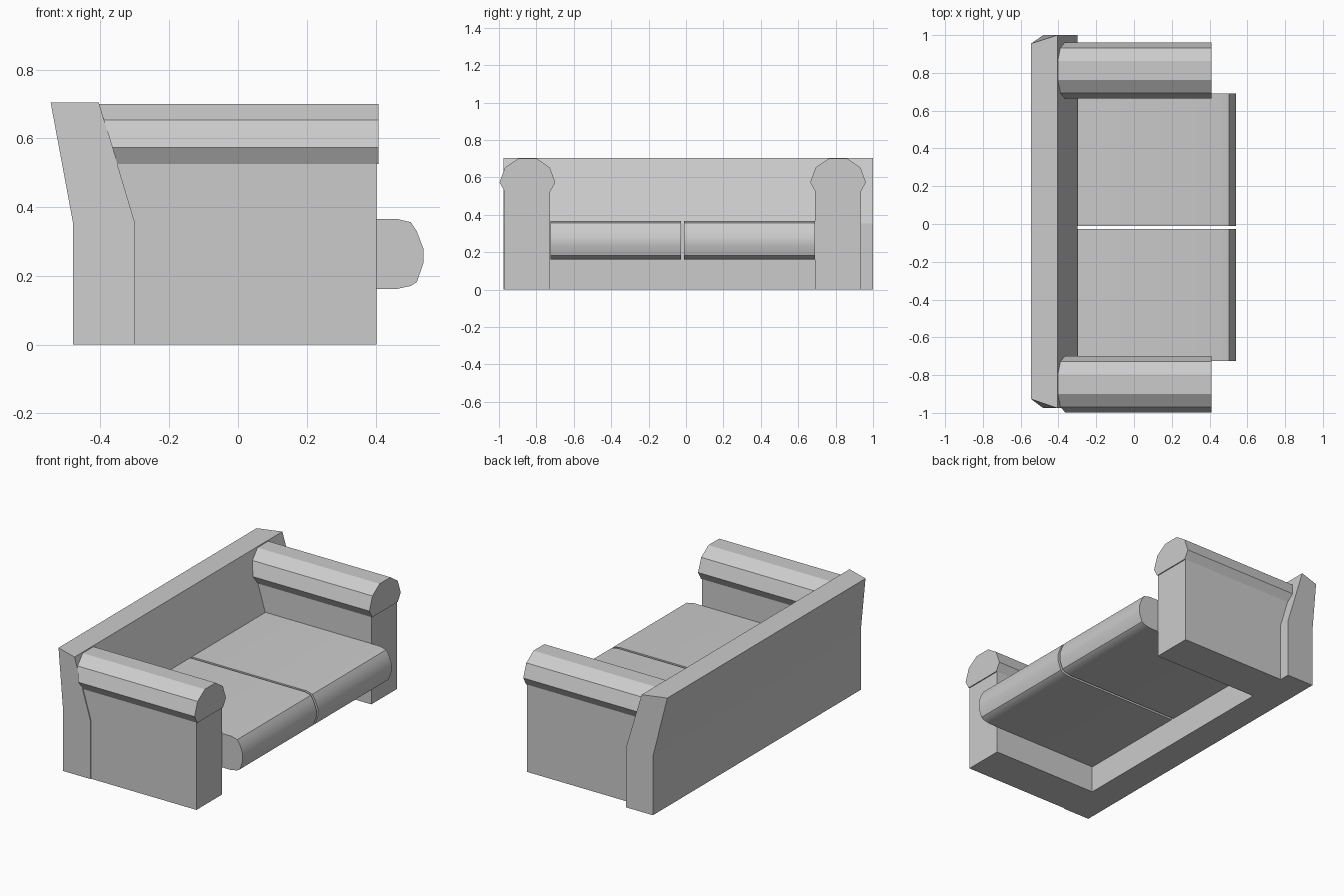
import bpy
import bmesh

cube = bpy.data.objects.get("Cube")
if cube:
    bpy.data.objects.remove(cube, do_unlink=True)

fabric = bpy.data.materials.new("grey fabric")
fabric.use_nodes = True
GREY = (0.6, 0.6, 0.6, 1)
fabric.diffuse_color = GREY
fabric.node_tree.nodes["Principled BSDF"].inputs["Base Color"].default_value = GREY


def prism(name, start, end, adjust=None):
    """Solid between two matching outlines of 3D points."""
    bm = bmesh.new()
    a = [bm.verts.new(p) for p in start]
    b = [bm.verts.new(p) for p in end]
    bm.faces.new(a)
    bm.faces.new(b[::-1])
    for i in range(len(a)):
        j = (i + 1) % len(a)
        bm.faces.new((a[i], b[i], b[j], a[j]))
    bmesh.ops.recalc_face_normals(bm, faces=bm.faces)
    mesh = bpy.data.meshes.new(name)
    bm.to_mesh(mesh)
    bm.free()
    mesh.materials.append(fabric)
    obj = bpy.data.objects.new(name, mesh)
    bpy.context.collection.objects.link(obj)
    return obj


HINGE_Z = 0.355


def back_front(z):
    """Front plane of the leaning backrest at height z."""
    return -0.30 - 0.3 * max(z - HINGE_Z, 0)


# Backrest: upright base, leaning top, rear top corners drawn inward
side = [(-0.48, 0), (-0.30, 0), (-0.30, HINGE_Z), (-0.405, 0.705),
        (-0.545, 0.705), (-0.48, HINGE_Z)]


def back_end(y, inward):
    return [(x, y + (inward if x < -0.5 else 0), z) for x, z in side]


prism("backrest", back_end(-0.975, 0.048), back_end(1.0, -0.045))

# Arms: straight panel with an overhanging faceted roll, fitted to the backrest
panel_half = [(0.122, 0), (0.122, HINGE_Z), (0.122, 0.527)]
roll_half = [(0.122, 0.525), (0.149, 0.573), (0.12, 0.653), (0.051, 0.70)]


def arm_part(name, half, centre, front):
    outline = half + [(-y, z) for y, z in reversed(half)]
    rear = [(back_front(z), centre + y, z) for y, z in outline]
    return prism(name, rear, [(front, y, z) for x, y, z in rear])


for label, centre in (("right", -0.848), ("left", 0.813)):
    arm_part(label + "_arm_panel", panel_half, centre, 0.403)
    arm_part(label + "_arm_roll", roll_half, centre, 0.409)

# Seat cushions: flat slabs with a rounded front
cushion = [(-0.30, 0.162), (0.462, 0.162), (0.503, 0.171), (0.52, 0.182),
           (0.539, 0.236), (0.539, 0.28), (0.52, 0.33), (0.503, 0.356),
           (0.462, 0.366), (-0.30, 0.366)]
for label, y0, y1 in (("right", -0.725, -0.026), ("left", -0.011, 0.69)):
    seat = prism(label + "_seat_cushion", [(x, y0, z) for x, z in cushion],
                 [(x, y1, z) for x, z in cushion])
    bpy.ops.object.select_all(action="DESELECT")
    seat.select_set(True)
    bpy.context.view_layer.objects.active = seat
    bpy.ops.object.shade_smooth_by_angle(angle=0.52)
